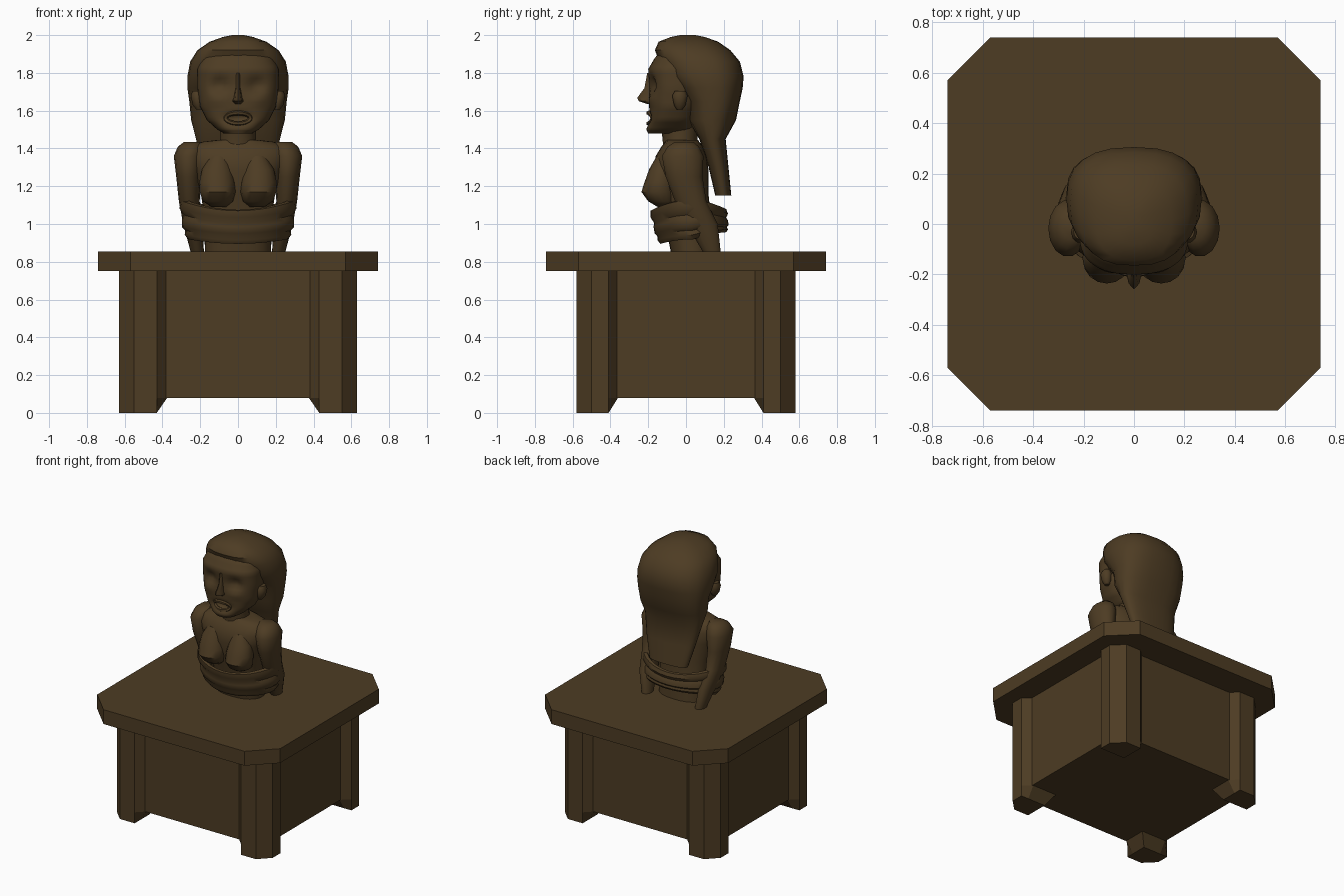
import bpy, bmesh, math

wood = bpy.data.materials.new("dark_brown_wood")
wood.diffuse_color = (0.075, 0.045, 0.017, 1)


def skin(name, rings, smooth=True, closed=False):
    """Bridge a list of equal-sized point rings into one solid."""
    bm = bmesh.new()
    vr = [[bm.verts.new(p) for p in r] for r in rings]
    n = len(vr[0])
    pairs = list(zip(vr, vr[1:])) + ([(vr[-1], vr[0])] if closed else [])
    for a, b in pairs:
        for i in range(n):
            j = (i + 1) % n
            bm.faces.new((a[i], a[j], b[j], b[i]))
    if not closed:
        bm.faces.new(vr[0])
        bm.faces.new(vr[-1])
    bmesh.ops.recalc_face_normals(bm, faces=bm.faces)
    me = bpy.data.meshes.new(name)
    bm.to_mesh(me)
    bm.free()
    ob = bpy.data.objects.new(name, me)
    bpy.context.collection.objects.link(ob)
    me.materials.append(wood)
    if smooth:
        bpy.ops.object.select_all(action='DESELECT')
        ob.select_set(True)
        bpy.context.view_layer.objects.active = ob
        bpy.ops.object.shade_smooth_by_angle(angle=math.radians(45))
    return ob


def ring(z, yf, yb, rx, cx=0, n=24, e=2.0):
    """Superellipse section from y front to y back, half width rx."""
    pts = []
    for i in range(n):
        a = 2 * math.pi * i / n
        c, s = math.cos(a), math.sin(a)
        x = math.copysign(abs(c) ** (2 / e), c) * rx
        y = math.copysign(abs(s) ** (2 / e), s) * (yb - yf) / 2
        pts.append((cx + x, (yf + yb) / 2 + y, z))
    return pts


def loft(name, secs, n=24, e=2.0, sub=1):
    full = []
    for a, b in zip(secs, secs[1:]):
        for k in range(sub):
            full.append([p + (q - p) * k / sub for p, q in zip(a, b)])
    full.append(secs[-1])
    return skin(name, [ring(*s, n=n, e=e) for s in full])


def at(poly, z):
    return [(x, y, z) for x, y in poly]


# Pedestal: chamfered top slab and recessed body
o, c = 0.74, 0.57
octagon = [(c, -o), (o, -c), (o, c), (c, o), (-c, o), (-o, c), (-o, -c), (-c, -o)]
skin("pedestal_top", [at(octagon, 0.75), at(octagon, 0.855)], False)
body = [(-0.575, -0.53), (0.575, -0.53), (0.575, 0.53), (-0.575, 0.53)]
skin("pedestal_body", [at(body, 0.08), at(body, 0.75)], False)

# Corner legs with bevelled edges and tapered feet
leg = [(0.375, 0.525), (0.43, 0.58), (0.55, 0.58), (0.63, 0.50), (0.63, 0.41), (0.57, 0.36), (0.375, 0.36)]
foot = [(0.43, 0.525), (0.43, 0.58), (0.55, 0.58), (0.63, 0.50), (0.63, 0.41), (0.57, 0.41), (0.43, 0.41)]
for sx in (-1, 1):
    for sy in (-1, 1):
        m = lambda poly: [(x * sx, y * sy) for x, y in poly]
        skin("pedestal_leg", [at(m(foot), 0), at(m(leg), 0.08), at(m(leg), 0.75)], False)

# Torso and neck
loft("torso", [(0.85, -0.08, 0.14, 0.175), (1.05, -0.12, 0.13, 0.18), (1.15, -0.14, 0.12, 0.195),
               (1.28, -0.17, 0.12, 0.235), (1.36, -0.16, 0.11, 0.265), (1.41, -0.13, 0.09, 0.25),
               (1.435, -0.11, 0.07, 0.19), (1.445, -0.11, 0.065, 0.11)], e=2.3)
loft("neck", [(1.40, -0.12, 0.06, 0.10), (1.46, -0.125, 0.06, 0.095), (1.54, -0.14, 0.07, 0.095)], n=16)

# Arms and bust, mirrored
arm = [(0.85, 0.09, 0.185, 0.035, 0.215), (1.0, 0.0, 0.17, 0.05, 0.24), (1.12, -0.06, 0.11, 0.055, 0.258),
       (1.25, -0.11, 0.09, 0.065, 0.262), (1.36, -0.13, 0.095, 0.078, 0.262),
       (1.41, -0.10, 0.07, 0.068, 0.25), (1.435, -0.06, 0.04, 0.045, 0.24)]
for s in (-1, 1):
    loft("arm", [(z, f, b, r, cx * s) for z, f, b, r, cx in arm], n=14)
    loft("breast", [(1.09, -0.15, -0.06, 0.04, 0.10 * s), (1.12, -0.2, -0.05, 0.08, 0.105 * s),
                    (1.17, -0.236, -0.05, 0.095, 0.108 * s), (1.22, -0.22, -0.05, 0.095, 0.11 * s),
                    (1.29, -0.195, -0.06, 0.08, 0.11 * s), (1.36, -0.155, -0.08, 0.05, 0.10 * s)], n=16)

# Draped cloth wrapped round arms and waist in two rolls (scale, height)
profile = [(0.78, 1.03), (0.90, 1.075), (0.98, 1.07), (1.0, 1.035), (0.93, 1.005), (0.96, 0.985),
           (0.955, 0.95), (0.90, 0.935), (0.91, 0.915), (0.85, 0.895), (0.7, 0.91)]
wraps = []
for i in range(32):
    a = 2 * math.pi * i / 32
    ca, sa = math.cos(a), math.sin(a)
    wraps.append([(0.31 * k * ca, 0.015 + (1.05 - z) * 0.15 + 0.205 * k * sa,
                   z + ca * ca * 0.05 * (z - 0.75) / 0.3 + max(sa, 0) * 0.06 * (1.1 - z) / 0.2) for k, z in profile])
skin("draped_cloth", wraps, closed=True)

# Face with sunken eyes and mouth
face = loft("face", [(1.48, -0.20, 0.0, 0.075), (1.50, -0.21, 0.04, 0.11), (1.55, -0.20, 0.06, 0.165),
                     (1.62, -0.195, 0.08, 0.2), (1.72, -0.195, 0.1, 0.215), (1.82, -0.20, 0.1, 0.215),
                     (1.88, -0.165, 0.1, 0.19), (1.93, -0.12, 0.1, 0.13)], n=48, e=2.4, sub=4)


def bump(v, x, z, wx, wz):
    return math.exp(-((abs(v.x) - x) / wx) ** 2 - ((v.z - z) / wz) ** 2)


for v in face.data.vertices:
    if v.co.y < -0.08:
        v.co.y += 0.035 * bump(v.co, 0.095, 1.735, 0.045, 0.04) + 0.04 * bump(v.co, 0, 1.56, 0.06, 0.025)
        v.co.y -= 0.012 * bump(v.co, 0.11, 1.66, 0.05, 0.03)

# Nose
loft("nose", [(1.635, -0.205, -0.15, 0.018), (1.65, -0.25, -0.15, 0.03), (1.668, -0.258, -0.15, 0.022),
              (1.72, -0.22, -0.15, 0.013), (1.80, -0.205, -0.15, 0.013)], n=8)

# Lips: a flattened ring
lips = []
for i in range(20):
    a = 2 * math.pi * i / 20
    lips.append([((0.066 + 0.014 * math.cos(t)) * math.cos(a),
                  -0.197 + 0.014 * math.sin(t) + 0.02 * math.cos(a) ** 2,
                  1.56 + (0.028 + 0.013 * math.cos(t)) * math.sin(a))
                 for t in [math.pi * k / 3 for k in range(6)]])
skin("lips", lips, closed=True)

# Ears
for s in (-1, 1):
    loft("ear", [(1.605, -0.05, -0.02, 0.015, 0.205 * s), (1.63, -0.065, 0.0, 0.03, 0.21 * s),
                 (1.68, -0.075, 0.01, 0.035, 0.215 * s), (1.705, -0.06, 0.0, 0.025, 0.215 * s)], n=10)

# Long hair hanging down the back
loft("hair", [(1.15, 0.155, 0.24, 0.15), (1.3, 0.12, 0.225, 0.19), (1.45, 0.07, 0.21, 0.222),
              (1.55, 0.01, 0.265, 0.248), (1.65, 0.0, 0.285, 0.258), (1.72, -0.06, 0.30, 0.268),
              (1.78, -0.11, 0.305, 0.268), (1.86, -0.14, 0.285, 0.253), (1.92, -0.165, 0.235, 0.215),
              (1.965, -0.145, 0.17, 0.15), (1.99, -0.08, 0.1, 0.08), (2.0, -0.03, 0.05, 0.03)], e=2.5)
